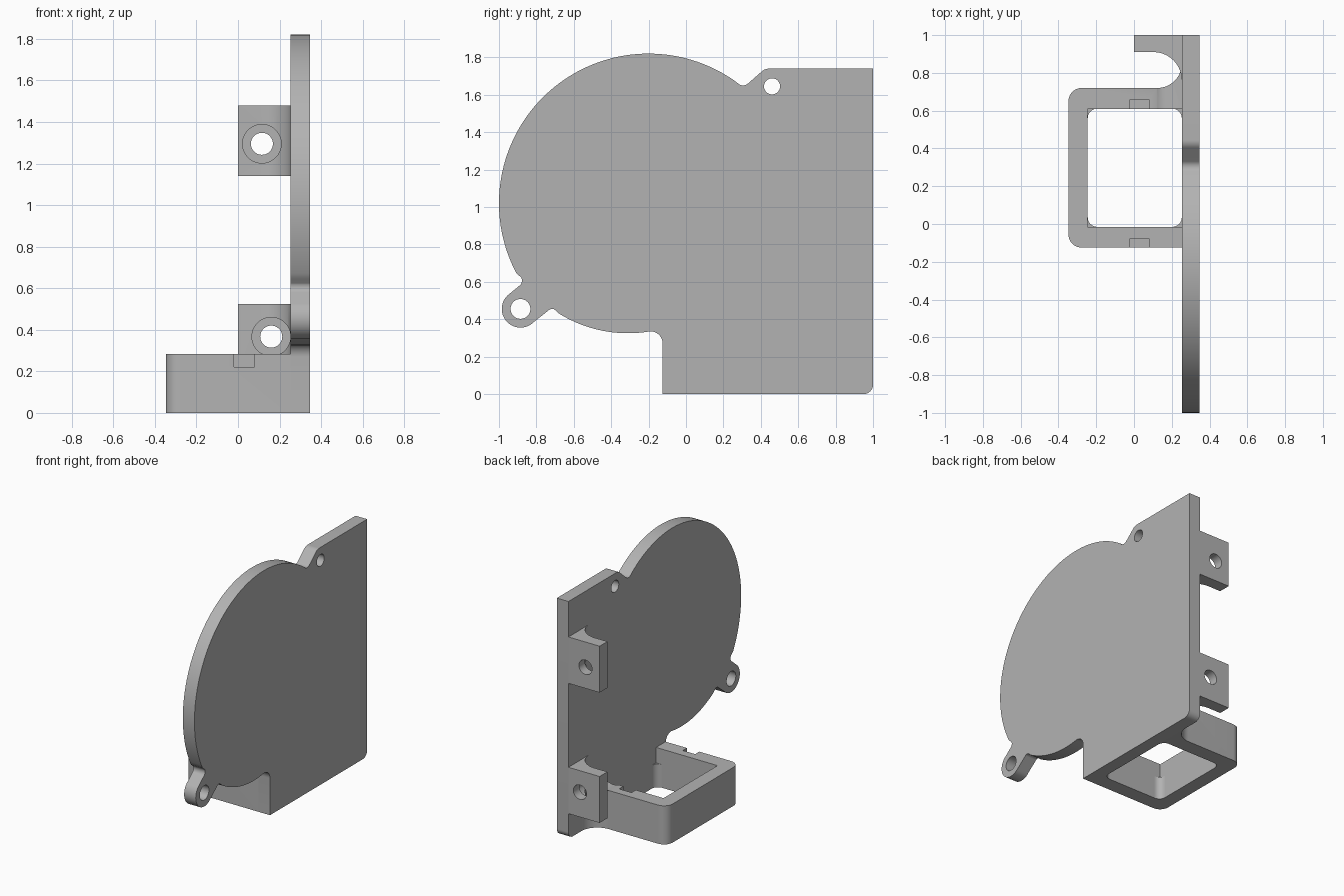
import bpy, bmesh
from math import cos, sin, radians

cube = bpy.data.objects.get("Cube")
if cube:
    bpy.data.objects.remove(cube, do_unlink=True)

grey = bpy.data.materials.new("plain grey")
grey.use_nodes = True
COLOUR = (0.45, 0.45, 0.45, 1)
grey.diffuse_color = COLOUR
grey.node_tree.nodes["Principled BSDF"].inputs["Base Color"].default_value = COLOUR


def arc(u, v, r, start, end, steps=10):
    """Points on an arc, angles in degrees."""
    angles = [radians(start + (end - start) * i / steps) for i in range(steps + 1)]
    return [(u + r * cos(a), v + r * sin(a)) for a in angles]


def circle(u, v, r):
    return arc(u, v, r, 0, 360, 48)[:-1]


def rect(u0, u1, v0, v1):
    return [(u0, v0), (u1, v0), (u1, v1), (u0, v1)]


PLACE = {"x": lambda u, v, w: (w, u, v),
         "y": lambda u, v, w: (u, w, v),
         "z": lambda u, v, w: (u, v, w)}


def prism(name, outline, axis, low, high):
    """Extrude a flat outline along an axis."""
    bm = bmesh.new()
    base = [bm.verts.new(PLACE[axis](u, v, low)) for u, v in outline]
    face = bm.faces.new(base)
    moved = bmesh.ops.extrude_face_region(bm, geom=[face])["geom"]
    shift = PLACE[axis](0, 0, high - low)
    bmesh.ops.translate(bm, vec=shift, verts=[g for g in moved if isinstance(g, bmesh.types.BMVert)])
    bmesh.ops.recalc_face_normals(bm, faces=bm.faces)
    mesh = bpy.data.meshes.new(name)
    bm.to_mesh(mesh)
    bm.free()
    mesh.materials.append(grey)
    obj = bpy.data.objects.new(name, mesh)
    bpy.context.collection.objects.link(obj)
    return obj


def activate(obj):
    bpy.ops.object.select_all(action="DESELECT")
    obj.select_set(True)
    bpy.context.view_layer.objects.active = obj


def cut(obj, outline, axis, low, high):
    """Remove a prism from an object."""
    tool = prism("cutter", outline, axis, low, high)
    tool.hide_render = True
    mod = obj.modifiers.new("cut", "BOOLEAN")
    mod.operation, mod.solver, mod.object = "DIFFERENCE", "EXACT", tool
    activate(obj)
    bpy.ops.object.modifier_apply(modifier=mod.name)
    bpy.data.objects.remove(tool, do_unlink=True)


INNER, OUTER = 0.253, 0.347          # faces of the side plate
FRAME_TOP = 0.283
LEDGE = 0.17

# Side plate with ear and holes
outline = [(-0.125, 0)]
outline += arc(0.95, 0.05, 0.05, -90, 0)
outline += [(1, 1.74)]
outline += arc(0.445, 1.68, 0.06, 90, 133)
outline += arc(0.305, 1.69, 0.04, -47, -127)
outline += arc(-0.2, 1.02, 0.8, 54, 208, 72)
outline += arc(-0.912, 0.607, 0.035, 29, -45)
outline += arc(-0.885, 0.455, 0.1, 135, 315, 24)
outline += arc(-0.715, 0.425, 0.03, 135, 70)
outline += arc(-0.31, 1.025, 0.7, 238, 279, 20)
outline += arc(-0.19, 0.27, 0.065, 90, 0)
plate = prism("side_plate", outline, "x", INNER, OUTER)
cut(plate, circle(-0.885, 0.455, 0.053), "x", 0.2, 0.4)
cut(plate, circle(0.46, 1.645, 0.043), "x", 0.2, 0.4)

# Three-sided frame at the base, blended into the plate at the back
outline = [(INNER, -0.125)]
outline += [(INNER, -0.015), (-0.245, -0.015), (-0.245, 0.61), (INNER, 0.61)]
outline += arc(INNER - 0.13, 0.85, 0.13, 0, -90, 16)
outline += arc(-0.277, 0.65, 0.07, 90, 180)
outline += arc(-0.277, -0.055, 0.07, 180, 270)
frame = prism("base_frame", outline, "z", 0, FRAME_TOP)
cut(frame, rect(-0.02, 0.08, -0.2, -0.077), "z", 0.22, 0.4)
cut(frame, rect(-0.02, 0.08, 0.55, 0.66), "z", 0.22, 0.4)

# Rounded lower corners inside the frame
parts = [plate, frame]
for x, sx in ((-0.245, 1), (INNER, -1)):
    for y, sy in ((-0.015, 1), (0.61, -1)):
        curve = arc(0.05, 0.05, 0.05, 270, 180)
        corner = [(x, y)] + [(x + sx * u, y + sy * v) for u, v in curve]
        parts.append(prism("frame_corner", corner, "z", 0, LEDGE))

# Mounting brackets with recessed screw holes
for name, low, hole_x, hole_z in (("upper_bracket", 1.14, 0.115, 1.295),
                                  ("lower_bracket", 0.185, 0.16, 0.367)):
    shape = [(INNER, 1), (0, 1), (0, 0.91)] + arc(0.103, 0.76, 0.15, 90, 0, 16)
    bracket = prism(name, shape, "z", low, low + 0.34)
    cut(bracket, circle(hole_x, hole_z, 0.053), "y", 0.5, 1.1)
    cut(bracket, circle(hole_x, hole_z, 0.093), "y", 0.5, 0.93)
    parts.append(bracket)

# Screwdriver groove over the back wall of the frame
cut(frame, circle(0.16, 0.367, 0.093), "y", 0.5, 0.93)

for part in parts:
    activate(part)
    bpy.ops.object.shade_smooth_by_angle(angle=radians(30))
